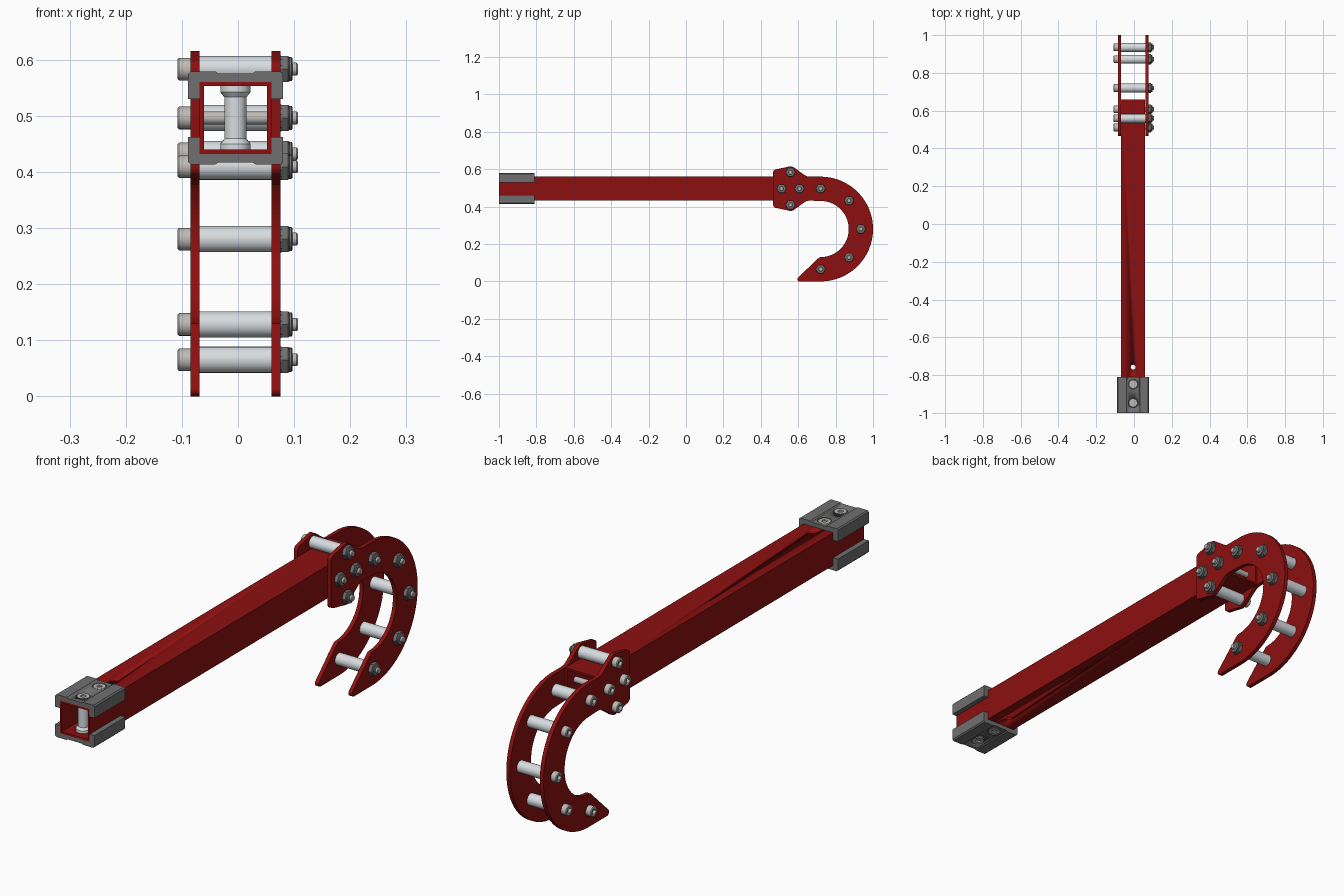
import bpy, bmesh
from math import sin, cos, pi, radians

if "Cube" in bpy.data.objects:
    bpy.data.objects.remove(bpy.data.objects["Cube"])

CX, CZ = -0.0045, 0.496          # centre of the square tube


def material(name, *rgb):
    m = bpy.data.materials.new(name)
    m.diffuse_color = (*rgb, 1)
    m.use_nodes = True
    m.node_tree.nodes["Principled BSDF"].inputs["Base Color"].default_value = m.diffuse_color
    return m


RED = material("red_paint", 0.27, 0.005, 0.005)
DARK = material("dark_steel", 0.16, 0.16, 0.16)
STEEL = material("bolt_steel", 0.52, 0.49, 0.46)
LIGHT = material("spacer_metal", 0.68, 0.72, 0.75)


def finish(bm, name, mat):
    bmesh.ops.recalc_face_normals(bm, faces=bm.faces)
    me = bpy.data.meshes.new(name)
    bm.to_mesh(me)
    bm.free()
    me.shade_smooth()
    me.set_sharp_from_angle(angle=radians(30))
    if mat:
        me.materials.append(mat)
    return me


def place(name, me, loc=(0, 0, 0)):
    ob = bpy.data.objects.new(name, me)
    ob.location = loc
    bpy.context.collection.objects.link(ob)
    return ob


def extrude(name, outline, axis, a, b, mat):
    """Closed outline pushed along x (outline in y,z) or y (outline in x,z)."""
    def point(p, t):
        return (t, p[0], p[1]) if axis == 'x' else (p[0], t, p[1])
    bm = bmesh.new()
    lo = [bm.verts.new(point(p, a)) for p in outline]
    hi = [bm.verts.new(point(p, b)) for p in outline]
    bm.faces.new(lo)
    bm.faces.new(hi)
    n = len(lo)
    for i in range(n):
        j = (i + 1) % n
        bm.faces.new((lo[i], lo[j], hi[j], hi[i]))
    return finish(bm, name, mat)


def lathe(name, profile, axis, mat, flip=1, n=24):
    """Spin (radius, height[, 'hex']) rings; hex rings become six-sided."""
    bm = bmesh.new()
    rings = []
    for r, h, *hexa in profile:
        ring = []
        for i in range(n):
            a = 2 * pi * i / n
            k = cos(pi / 6) / cos(a % (pi / 3) - pi / 6) if hexa else 1
            u, v = r * k * cos(a), r * k * sin(a)
            ring.append(bm.verts.new((h, u, v) if axis == 'x' else (u, v, h * flip)))
        rings.append(ring)
    bm.faces.new(rings[0])
    bm.faces.new(rings[-1])
    for p, q in zip(rings, rings[1:]):
        for i in range(n):
            j = (i + 1) % n
            bm.faces.new((p[i], p[j], q[j], q[i]))
    return finish(bm, name, mat)


def cut(ob, cutter):
    cutter.hide_render = True
    cutter.hide_viewport = True
    mod = ob.modifiers.new("cut", 'BOOLEAN')
    mod.operation = 'DIFFERENCE'
    mod.object = cutter
    mod.solver = 'EXACT'


def arc(y, z, r, a0, a1, n):
    return [(y + r * cos(radians(a0 + (a1 - a0) * i / n)),
             z + r * sin(radians(a0 + (a1 - a0) * i / n))) for i in range(n + 1)]


# square tube, open at both ends
bm = bmesh.new()
loops = []
for y, h in ((-1, 0.064), (0.66, 0.064), (0.66, 0.0565), (-1, 0.0565)):
    loops.append([bm.verts.new((CX + sx * h, y, CZ + sz * h))
                  for sx, sz in ((-1, -1), (1, -1), (1, 1), (-1, 1))])
for k in range(4):
    p, q = loops[k], loops[(k + 1) % 4]
    for i in range(4):
        j = (i + 1) % 4
        bm.faces.new((p[i], p[j], q[j], q[i]))
tube = place("square_tube", finish(bm, "square_tube", RED))
drill = lathe("tube_drill", [(0.013, -0.1), (0.013, 0.1)], 'z', None)
cut(tube, place("tube_drill", drill, (CX, -0.758, CZ)))

# hook side plates
outline = ([(0.466, 0.41), (0.466, 0.582)]
           + arc(0.482, 0.583, 0.016, 170, 105, 3)
           + arc(0.559, 0.583, 0.032, 102, 55, 6)
           + [(0.636, 0.567), (0.65, 0.561), (0.665, 0.56)]
           + arc(0.72, 0.28, 0.28, 90, -90, 48)
           + arc(0.607, 0.012, 0.012, -90, -228, 6)
           + arc(0.72, 0.114, 0.016, 132, 90, 3)
           + arc(0.72, 0.28, 0.15, -88, 90, 40)
           + [(0.665, 0.432), (0.65, 0.431), (0.636, 0.425)]
           + arc(0.559, 0.409, 0.032, -55, -102, 6)
           + arc(0.482, 0.409, 0.016, -105, -170, 3))
for side, a, b in (("left", -0.0848, -0.0688), ("right", 0.0598, 0.0758)):
    place(f"hook_plate_{side}", extrude("hook_plate", outline, 'x', a, b, RED))

# cross bolts, nuts and spacers
bolt = lathe("bolt", [(0.012, -0.096, 'hex'), (0.012, -0.1075, 'hex'), (0.0175, -0.1075),
                      (0.0202, -0.105), (0.0202, -0.0848), (0.0115, -0.0848),
                      (0.0115, 0.1045), (0.009, 0.107)], 'x', STEEL)
nut = lathe("nut", [(0.024, 0.0758), (0.0268, 0.078, 'hex'), (0.0268, 0.089, 'hex'),
                    (0.0215, 0.0915), (0.0215, 0.0955), (0.019, 0.0972)], 'x', DARK)
spacer = lathe("spacer", [(0.0233, -0.0688), (0.0233, 0.0598)], 'x', LIGHT)
D = 0.215 * cos(pi / 4)
spaced = [(0.559, 0.583), (0.559, 0.409), (0.72, 0.496), (0.72 + D, 0.28 + D),
          (0.935, 0.28), (0.72 + D, 0.28 - D), (0.72, 0.065)]
through_tube = [(0.511, 0.496), (0.607, 0.496)]
for i, (y, z) in enumerate(spaced + through_tube):
    place(f"bolt_{i}", bolt, (0, y, z))
    place(f"nut_{i}", nut, (0, y, z))
    if i < len(spaced):
        place(f"spacer_{i}", spacer, (0, y, z))

# end pads above and below the tube, with a shallow groove and countersunk screws
half = [(0.031, 0.0795), (0.036, 0.083), (0.0795, 0.083), (0.0845, 0.078),
        (0.0845, 0.034), (0.064, 0.034), (0.064, 0.064)]
pad = [(x, z) for x, z in half] + [(-x, z) for x, z in reversed(half)]
for label, s in (("top", 1), ("bottom", -1)):
    me = extrude("end_pad", [(CX + x, CZ + s * z) for x, z in pad], 'y', -1, -0.81, DARK)
    ob = place(f"end_pad_{label}", me)
    sink = lathe("pad_sink", [(0.0255, 0.07), (0.0255, 0.09)], 'z', None, s)
    screw = lathe("pad_screw", [(0.011, 0.073, 'hex'), (0.011, 0.0785, 'hex'),
                                (0.0225, 0.0785), (0.0235, 0.0775), (0.0235, 0.069)],
                  'z', STEEL, s)
    for i, y in enumerate((-0.848, -0.947)):
        cut(ob, place(f"pad_sink_{label}_{i}", sink, (CX, y, CZ)))
        place(f"pad_screw_{label}_{i}", screw, (CX, y, CZ))

# upright posts inside the tube that take the pad screws
post = lathe("pad_post", [(0.027, -0.0565), (0.027, -0.046), (0.0198, -0.037),
                          (0.0198, 0.037), (0.027, 0.046), (0.027, 0.0565)], 'z', LIGHT)
for i, y in enumerate((-0.848, -0.947)):
    place(f"pad_post_{i}", post, (CX, y, CZ))
